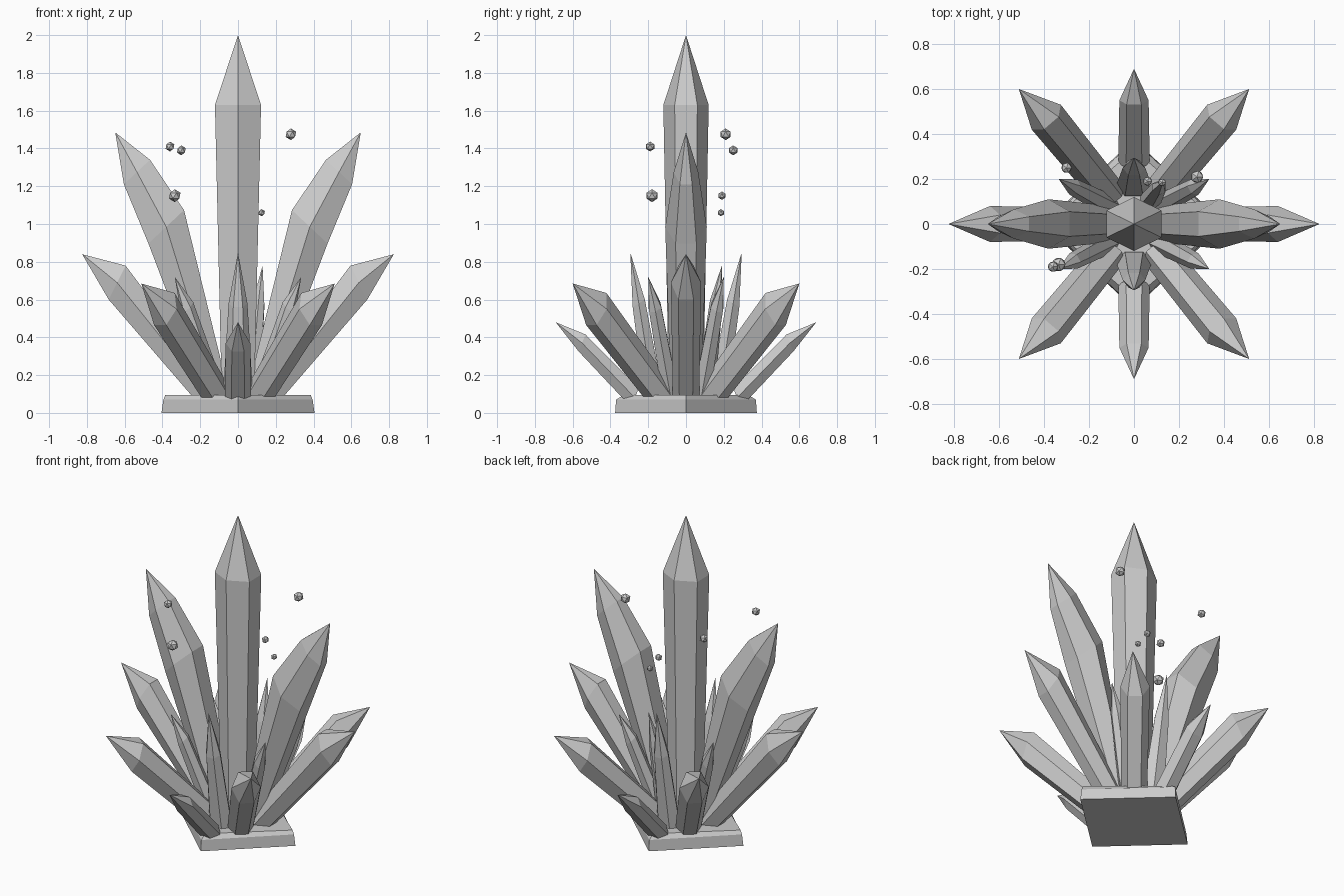
import bpy, bmesh, math
from mathutils import Vector

cube = bpy.data.objects.get("Cube")
if cube:
    bpy.data.objects.remove(cube, do_unlink=True)

grey = bpy.data.materials.new("crystal_grey")
grey.use_nodes = True
colour = (0.6, 0.6, 0.6, 1)
grey.diffuse_color = colour
grey.node_tree.nodes["Principled BSDF"].inputs["Base Color"].default_value = colour


def finish(name, bm):
    bmesh.ops.recalc_face_normals(bm, faces=bm.faces)
    mesh = bpy.data.meshes.new(name)
    bm.to_mesh(mesh)
    bm.free()
    mesh.materials.append(grey)
    obj = bpy.data.objects.new(name, mesh)
    bpy.context.collection.objects.link(obj)
    return obj


def crystal(name, rings, tip, shear=0.4):
    """Six-sided shard; each ring is (centre, half width, half depth)."""
    tip = Vector(tip)
    axis = (tip - Vector(rings[0][0])).normalized()
    outward = Vector((axis.x, axis.y, 0))
    outward = outward.normalized() if outward.length > 0.01 else Vector((1, 0, 0))
    side = Vector((-outward.y, outward.x, 0))
    inner = side.cross(axis).normalized()
    if inner.dot(outward) > 0:
        inner.negate()
    depth_dir = inner + axis * shear
    bm = bmesh.new()
    loops = []
    for centre, width, depth in rings:
        loop = []
        for i in range(6):
            a = i * math.pi / 3
            loop.append(bm.verts.new(Vector(centre) + side * width * math.cos(a)
                                     + depth_dir * depth * math.sin(a) / math.sin(math.pi / 3)))
        loops.append(loop)
    bm.faces.new(loops[0])
    for low, high in zip(loops, loops[1:]):
        for i in range(6):
            j = (i + 1) % 6
            bm.faces.new((low[i], low[j], high[j], high[i]))
    top = bm.verts.new(tip)
    for i in range(6):
        bm.faces.new((loops[-1][i], loops[-1][(i + 1) % 6], top))
    return finish(name, bm)


def mirrored(name, rings, tip, signs):
    for sx, sy in signs:
        label = name + ("_back" if sy > 0 else "_front") + ("_left" if sx > 0 else "_right")
        flip = lambda p: (p[0] * sx, p[1] * sy, p[2])
        crystal(label, [(flip(c), w, d) for c, w, d in rings], flip(tip))


SIDES = [(1, 1), (-1, 1)]
ENDS = [(1, 1), (1, -1)]
CORNERS = [(1, 1), (-1, 1), (1, -1), (-1, -1)]

# Diamond-shaped rock base
bm = bmesh.new()
levels = []
for z, rx, ry in ((0, 0.405, 0.375), (0.07, 0.395, 0.37), (0.095, 0.385, 0.33)):
    levels.append([bm.verts.new(p) for p in ((rx, 0, z), (0, ry, z), (-rx, 0, z), (0, -ry, z))])
bm.faces.new(levels[0])
bm.faces.new(levels[-1])
for low, high in zip(levels, levels[1:]):
    for i in range(4):
        j = (i + 1) % 4
        bm.faces.new((low[i], low[j], high[j], high[i]))
finish("rock_base", bm)

# Tall central crystal
crystal("main_crystal", [((0, 0, 0.05), 0.09, 0.085), ((0, 0, 1.63), 0.12, 0.122)],
        (0, 0, 2), 0)

# Tall leaning crystals on both sides
mirrored("tall_crystal", [((0.1, 0, 0.08), 0.08, 0.06), ((0.38, 0, 0.985), 0.11, 0.12),
                          ((0.535, 0, 1.275), 0.065, 0.088)], (0.65, 0, 1.485), SIDES)

# Low leaning crystals on both sides
mirrored("low_crystal", [((0.15, 0, 0.08), 0.07, 0.065), ((0.64, 0, 0.69), 0.08, 0.093)],
         (0.825, 0, 0.84), SIDES)

# Diagonal crystals
mirrored("diagonal_crystal", [((0.1, 0.12, 0.08), 0.075, 0.07), ((0.39, 0.475, 0.55), 0.085, 0.085)],
         (0.512, 0.6, 0.685), CORNERS)

# Short crystals at front and back
mirrored("short_crystal", [((0, 0.27, 0.08), 0.07, 0.05), ((0, 0.55, 0.37), 0.065, 0.045)],
         (0, 0.69, 0.48), ENDS)

# Thin upright spikes
mirrored("upright_spike", [((0, 0.17, 0.08), 0.08, 0.05), ((0, 0.25, 0.58), 0.05, 0.035)],
         (0, 0.295, 0.85), ENDS)
mirrored("inner_spike", [((0.11, 0.08, 0.08), 0.05, 0.045), ((0.27, 0.165, 0.56), 0.038, 0.035)],
         (0.335, 0.2, 0.72), CORNERS)
crystal("back_spike", [((0.07, 0.1, 0.08), 0.05, 0.045), ((0.11, 0.16, 0.58), 0.035, 0.03)],
        (0.13, 0.19, 0.78))

# Floating fragments
fragments = [(-0.36, -0.19, 1.41, 0.026), (-0.3, 0.25, 1.39, 0.026), (0.28, 0.21, 1.475, 0.031),
             (-0.335, -0.18, 1.15, 0.034), (0.06, 0.19, 1.15, 0.022), (0.125, 0.185, 1.06, 0.019)]
for n, (x, y, z, r) in enumerate(fragments):
    bm = bmesh.new()
    bmesh.ops.create_icosphere(bm, subdivisions=1, radius=r)
    bmesh.ops.translate(bm, verts=bm.verts, vec=(x, y, z))
    finish(f"floating_fragment_{n + 1}", bm)
